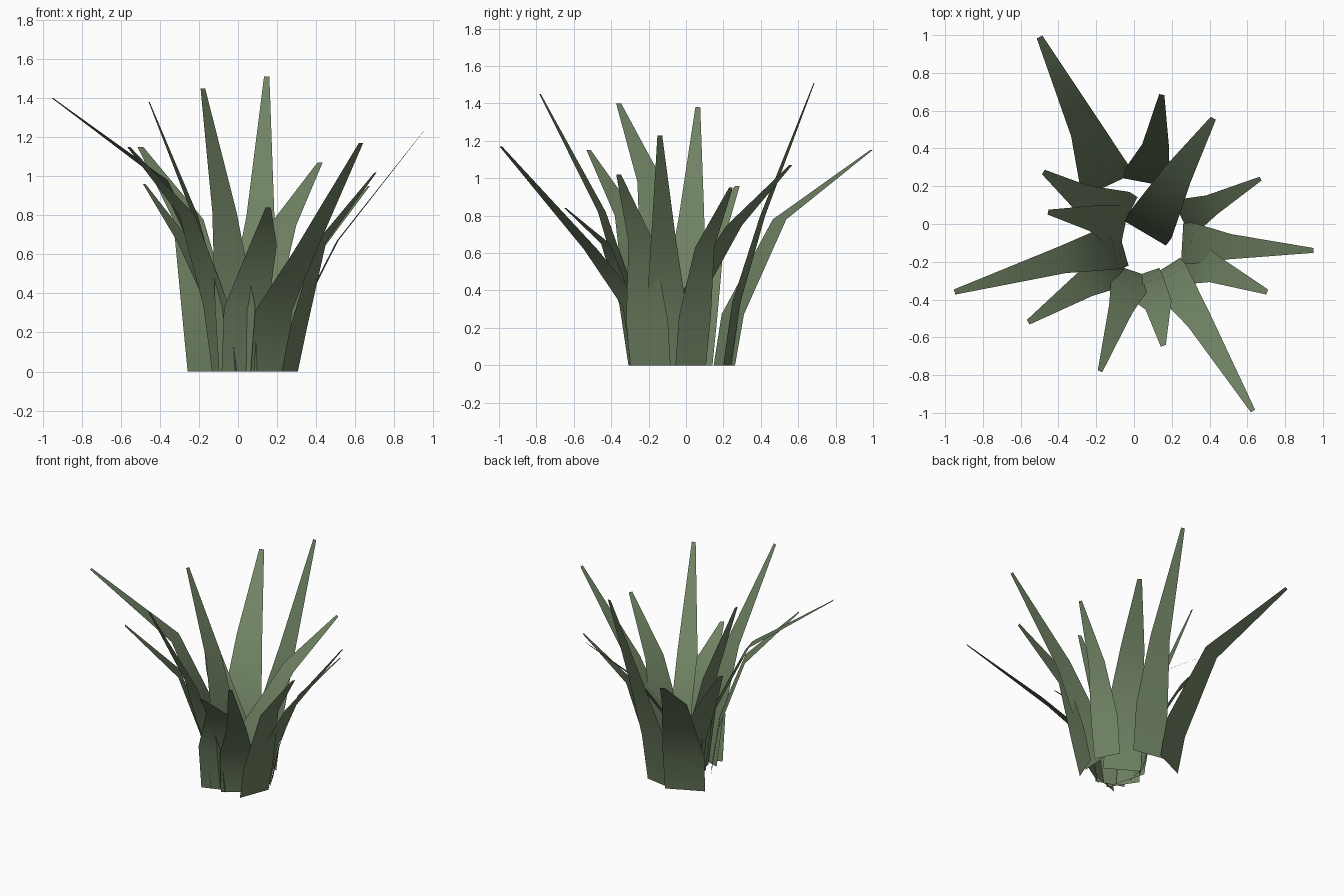
import bpy
from mathutils import Vector

if "Cube" in bpy.data.objects:
    bpy.data.objects.remove(bpy.data.objects["Cube"], do_unlink=True)

# Single leaf green
green = bpy.data.materials.new("leaf_green")
green.use_nodes = True
colour = (0.16, 0.225, 0.125, 1)
green.diffuse_color = colour
shader = green.node_tree.nodes["Principled BSDF"]
shader.inputs["Base Color"].default_value = colour
shader.inputs["Roughness"].default_value = 0.9


def make_leaf(name, root, knee, tip, scale=1.0, bend_height=0.42):
    """Thin tapering leaf: upright at the root, bending outward at the knee."""
    root, knee, tip = Vector((*root, 0)), Vector(knee), Vector(tip)
    outward = tip - root
    outward.z = 0
    outward.normalize()
    across = Vector((outward.y, -outward.x, 0))
    # Lower bend sits just outside the root
    bend = root + outward * 0.05
    bend.z = knee.z * bend_height
    rows = [(root, 0.23), (bend, 0.24), (knee, 0.145), (tip, 0.028)]
    verts, faces = [], []
    for centre, width in rows:
        half = across * width * scale / 2
        verts += [centre - half, centre + half]
    for i in range(0, len(verts) - 2, 2):
        faces.append((i, i + 1, i + 3, i + 2))
    mesh = bpy.data.meshes.new(name)
    mesh.from_pydata(verts, [], faces)
    mesh.materials.append(green)
    for face in mesh.polygons:
        face.use_smooth = True
    leaf = bpy.data.objects.new(name, mesh)
    bpy.context.collection.objects.link(leaf)


# Back leaves
make_leaf("leaf_back_right", (-.135, .205), (-.255, .5, .78), (-.5, .99, 1.15), 1.18, .35)
make_leaf("leaf_back", (.06, .22), (.115, .41, .8), (.147, .685, 1.51))
make_leaf("leaf_centre", (.06, -.05), (.23, .26, .75), (.42, .56, 1.07), 1.1)

# Left leaves
make_leaf("leaf_left_back", (.255, .025), (.41, .1, .63), (.67, .24, .95), .8)
make_leaf("leaf_left", (.255, -.1), (.51, -.12, .67), (.95, -.14, 1.23), .92, .4)
make_leaf("leaf_left_front", (.265, -.19), (.425, -.24, .66), (.705, -.36, 1.02), 1, .35)

# Front leaves
make_leaf("leaf_front_long", (.155, -.235), (.345, -.51, .62), (.63, -.99, 1.17), .93, .5)
make_leaf("leaf_front_short", (.025, -.27), (.13, -.43, .65), (.155, -.645, .84), 1, .5)
make_leaf("leaf_front_tall", (0, -.25), (-.07, -.45, .82), (-.18, -.78, 1.45), .9)

# Right leaves
make_leaf("leaf_right_front", (-.07, -.2), (-.26, -.32, .8), (-.56, -.52, 1.15))
make_leaf("leaf_right_long", (-.06, -.11), (-.38, -.19, .98), (-.95, -.36, 1.4))
make_leaf("leaf_right_tall", (-.05, -.02), (-.22, .03, .8), (-.455, .063, 1.38), .95)
make_leaf("leaf_right_back", (-.035, .04), (-.28, .14, .67), (-.48, .275, .96))
